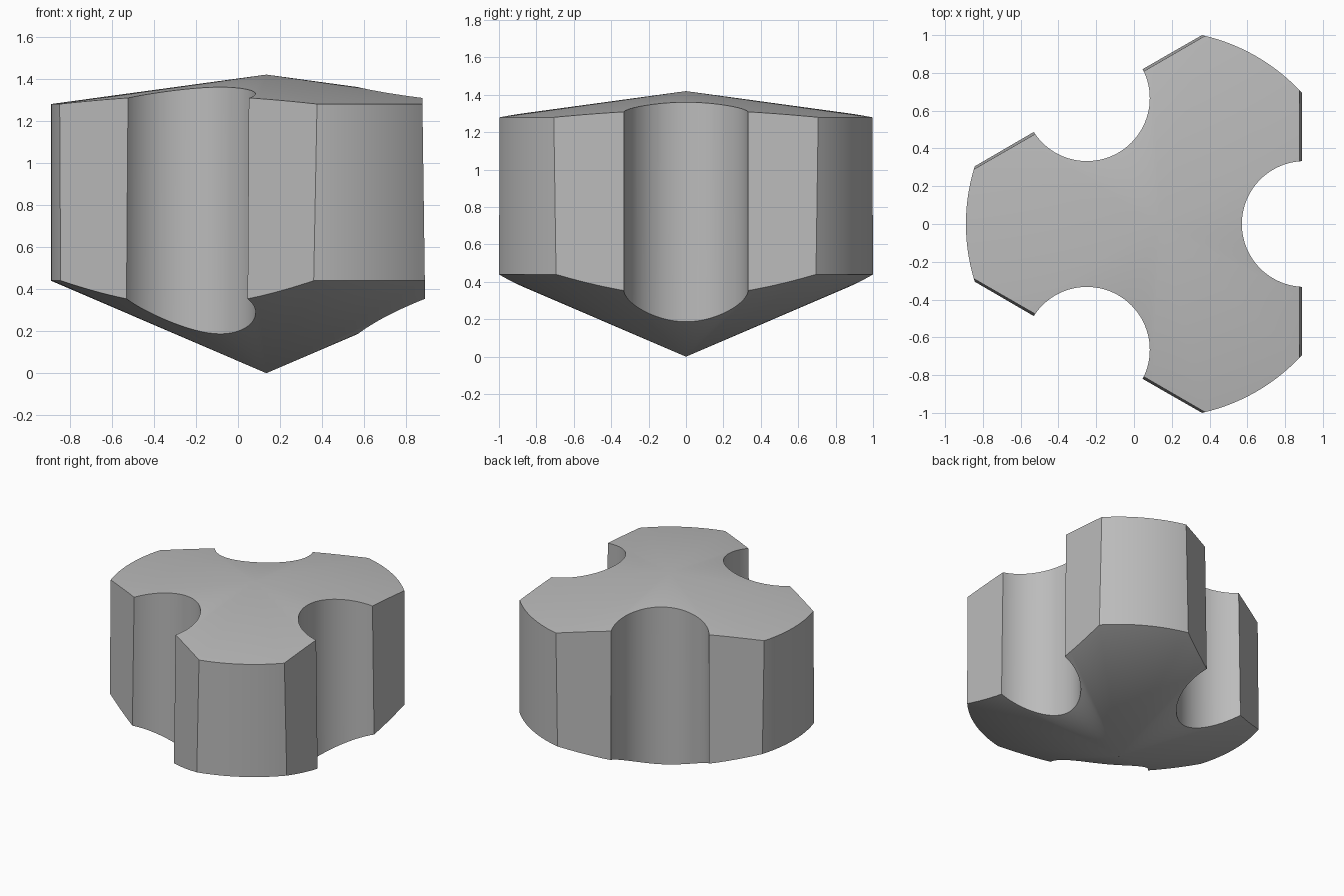
import bpy, bmesh, math
from mathutils import Matrix, Vector

cube = bpy.data.objects.get("Cube")
if cube:
    bpy.data.objects.remove(cube)

AXIS_X = 0.135        # the turning axis, so that the notched body is centred
RADIUS = 1.025
GROOVE_R, GROOVE_DIST = 0.333, 0.769

grey = bpy.data.materials.new("plain grey")
grey.use_nodes = True
colour = (0.5, 0.5, 0.5, 1)
grey.diffuse_color = colour
grey.node_tree.nodes["Principled BSDF"].inputs["Base Color"].default_value = colour


def make_object(name, bm):
    bmesh.ops.recalc_face_normals(bm, faces=bm.faces)
    mesh = bpy.data.meshes.new(name)
    bm.to_mesh(mesh)
    bm.free()
    mesh.materials.append(grey)
    obj = bpy.data.objects.new(name, mesh)
    bpy.context.collection.objects.link(obj)
    return obj


# Body: turned profile with a steep cone below and a shallow cone on top
bm = bmesh.new()
profile = [(0, 0), (RADIUS, 0.44), (RADIUS, 1.28), (0, 1.42)]
verts = [bm.verts.new((r, 0, z)) for r, z in profile]
edges = [bm.edges.new(pair) for pair in zip(verts, verts[1:])]
bmesh.ops.spin(bm, geom=verts + edges, axis=(0, 0, 1), cent=(0, 0, 0),
               angle=math.tau, steps=144, use_duplicate=False)
bmesh.ops.remove_doubles(bm, verts=bm.verts, dist=1e-4)

# Three slightly drafted flats, a third of a turn apart
turns = [Matrix.Rotation(math.tau * i / 3, 4, "Z") for i in range(3)]
for turn in turns:
    cut = bmesh.ops.bisect_plane(
        bm, geom=bm.verts[:] + bm.edges[:] + bm.faces[:], dist=1e-5,
        plane_co=turn @ Vector((0.7535, 0, 0.44)),
        plane_no=turn @ Vector((1, 0, 0.0135)), clear_outer=True)
    rim = [e for e in cut["geom_cut"] if isinstance(e, bmesh.types.BMEdge)]
    bmesh.ops.contextual_create(bm, geom=rim)
body = make_object("lobed_body", bm)

# Round grooves down the middle of each flat
bm = bmesh.new()
for turn in turns:
    bmesh.ops.create_cone(
        bm, cap_ends=True, segments=96, radius1=GROOVE_R, radius2=GROOVE_R, depth=3,
        matrix=turn @ Matrix.Translation((GROOVE_DIST, 0, 0.7)))
cutter = make_object("groove_cutter", bm)
cutter.hide_render = True

grooves = body.modifiers.new("grooves", "BOOLEAN")
grooves.operation = "DIFFERENCE"
grooves.solver = "EXACT"
grooves.object = cutter

# Apply the cut and smooth the curved sides
bpy.context.view_layer.objects.active = body
for obj in bpy.context.selected_objects:
    obj.select_set(False)
body.select_set(True)
bpy.ops.object.modifier_apply(modifier=grooves.name)
bpy.data.objects.remove(cutter)
body.location.x = AXIS_X
bpy.ops.object.shade_smooth_by_angle(angle=math.radians(10))
